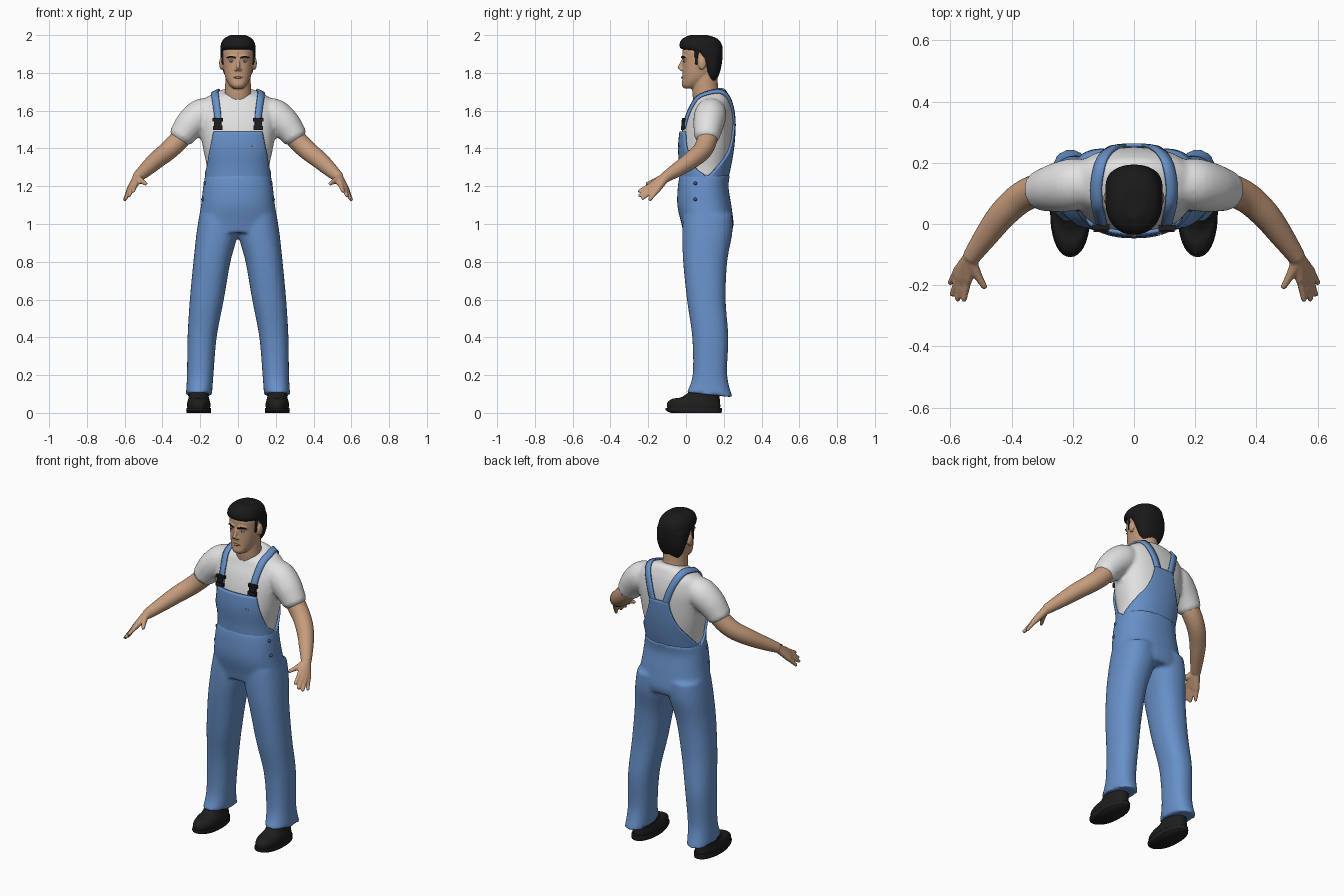
import bpy, bmesh, math
from mathutils import Vector
from mathutils.bvhtree import BVHTree

if "Cube" in bpy.data.objects:
    bpy.data.objects.remove(bpy.data.objects["Cube"])


def material(name, rgb):
    m = bpy.data.materials.new(name)
    m.diffuse_color = (*rgb, 1)
    m.use_nodes = True
    m.node_tree.nodes["Principled BSDF"].inputs["Base Color"].default_value = m.diffuse_color
    return m


SKIN = material("skin", (0.56, 0.33, 0.20))
LIP = material("lip", (0.42, 0.20, 0.13))
DENIM = material("denim blue", (0.135, 0.28, 0.58))
SEAM = material("dark denim", (0.04, 0.09, 0.22))
COTTON = material("white cotton", (0.76, 0.76, 0.76))
HAIR = material("black hair", (0.010, 0.010, 0.011))
LEATHER = material("black leather", (0.013, 0.013, 0.013))
EYE = material("eye white", (0.55, 0.58, 0.62))


def dense(pts, n=5):
    """Catmull-Rom interpolation of equally long tuples."""
    out = []
    for i in range(len(pts) - 1):
        a, b, c, d = pts[max(i - 1, 0)], pts[i], pts[i + 1], pts[min(i + 2, len(pts) - 1)]
        for k in range(n):
            t = k / n
            out.append(tuple(0.5 * (2 * q + (r - p) * t + (2 * p - 5 * q + 4 * r - s) * t * t
                             + (3 * q - p - 3 * r + s) * t ** 3) for p, q, r, s in zip(a, b, c, d)))
    return out + [pts[-1]]


def skin_rings(bm, rings):
    rows = [[bm.verts.new(p) for p in r] for r in rings]
    n = len(rows[0])
    for a, b in zip(rows, rows[1:]):
        for i in range(n):
            bm.faces.new((a[i], a[(i + 1) % n], b[(i + 1) % n], b[i]))
    bm.faces.new(rows[0][::-1])
    bm.faces.new(rows[-1])


def loft(bm, rings, side=1, power=2.3, n=36):
    """Level rings: (z, centre x, half width, front y, back y, tilt)."""
    out = []
    for z, cx, hw, yf, yb, tilt in dense(rings):
        ring = []
        for i in range(n):
            a = 2 * math.pi * i / n
            c, s = math.cos(a), math.sin(a)
            dy = (yb - yf) / 2 * math.copysign(abs(s) ** (2 / power), s)
            x = cx + hw * math.copysign(abs(c) ** (2 / power), c)
            ring.append((side * x, (yf + yb) / 2 + dy, z + tilt * dy))
        out.append(ring)
    skin_rings(bm, out)


def tube(bm, pts, side=1, n=16, steps=4):
    """Round limb along (x, y, z, radius) with rounded ends."""
    p = dense(pts, steps)
    vs = [Vector((side * q[0], q[1], q[2])) for q in p]
    out = []
    last = len(p) - 1
    for i, v in enumerate(vs):
        t = (vs[min(i + 1, last)] - vs[max(i - 1, 0)]).normalized()
        u = t.cross(Vector((0, 1, 0.3))).normalized()
        w = t.cross(u)
        ring = lambda c, r: [c + (u * math.cos(2 * math.pi * k / n) + w * math.sin(2 * math.pi * k / n)) * r
                             for k in range(n)]
        r = p[i][3]
        if i == 0:
            out.append(ring(v - t * r * 0.4, r * 0.6))
        out.append(ring(v, r))
        if i == last:
            out.append(ring(v + t * r * 0.4, r * 0.6))
    skin_rings(bm, out)


def finish(bm, name, mat, voxel=0, smooth=3):
    bmesh.ops.recalc_face_normals(bm, faces=bm.faces)
    me = bpy.data.meshes.new(name)
    bm.to_mesh(me)
    bm.free()
    me.materials.append(mat)
    me.shade_smooth()
    ob = bpy.data.objects.new(name, me)
    bpy.context.collection.objects.link(ob)
    if voxel:   # fuse overlapping volumes into one soft surface
        m = ob.modifiers.new("fuse", 'REMESH')
        m.mode, m.voxel_size, m.use_smooth_shade = 'VOXEL', voxel, True
        m = ob.modifiers.new("soften", 'SMOOTH')
        m.factor, m.iterations = 0.5, smooth
    return ob


def sheet(name, rows, mat, thick=0.012):
    bm = bmesh.new()
    vs = [[bm.verts.new(p) for p in r] for r in rows]
    for a, b in zip(vs, vs[1:]):
        for i in range(len(a) - 1):
            bm.faces.new((a[i], a[i + 1], b[i + 1], b[i]))
    ob = finish(bm, name, mat)
    m = ob.modifiers.new("thickness", 'SOLIDIFY')
    m.thickness, m.offset = thick, 0
    return ob


def box(bm, centre, size):
    geo = bmesh.ops.create_cube(bm, size=1)["verts"]
    bmesh.ops.scale(bm, vec=size, verts=geo)
    bmesh.ops.translate(bm, vec=centre, verts=geo)


def ball(bm, centre, size):
    geo = bmesh.ops.create_uvsphere(bm, u_segments=16, v_segments=10, radius=1)["verts"]
    bmesh.ops.scale(bm, vec=size, verts=geo)
    bmesh.ops.translate(bm, vec=centre, verts=geo)


# Shirt: trunk and short sleeves
bm = bmesh.new()
loft(bm, [(1.20, 0, .163, -.02, .20, 0), (1.30, 0, .165, -.022, .225, 0), (1.40, 0, .185, -.03, .242, 0),
          (1.50, 0, .20, -.02, .25, 0), (1.58, 0, .207, .002, .25, 0), (1.64, 0, .195, .028, .238, .05),
          (1.67, 0, .165, .038, .225, .12), (1.69, 0, .125, .045, .212, .22), (1.703, 0, .085, .05, .19, .3)])
for s in (1, -1):
    tube(bm, [(.13, .135, 1.60, .07), (.19, .13, 1.58, .085), (.245, .12, 1.535, .082),
              (.285, .113, 1.485, .072), (.302, .11, 1.458, .067)], s, 24)
shirt = finish(bm, "shirt", COTTON, 0.011)

# Trousers: hips and both legs
bm = bmesh.new()
loft(bm, [(1.262, 0, .173, -.033, .234, 0), (1.20, 0, .184, -.043, .225, 0), (1.10, 0, .196, -.046, .24, 0),
          (1.0, 0, .212, -.024, .252, 0), (.955, 0, .215, -.015, .24, 0)])
for s in (1, -1):
    loft(bm, [(1.05, .10, .104, -.015, .245, 0), (.95, .110, .110, -.02, .245, 0), (.80, .138, .098, -.015, .218, 0),
              (.60, .165, .090, .005, .21, 0), (.40, .190, .077, .033, .224, 0), (.20, .200, .070, .035, .218, 0),
              (.095, .207, .069, .003, .246, -.1)], s)
finish(bm, "trousers", DENIM, 0.011)

# Bib panels and straps lie on the shirt surface
bpy.context.view_layer.update()
tree = BVHTree.FromObject(shirt, bpy.context.evaluated_depsgraph_get())


def on_trunk(z, angle, facing, lift=0.007):
    d = Vector((math.sin(angle), facing * math.cos(angle), 0))
    axis = Vector((0, 0.11, z))
    hit = tree.ray_cast(axis + d * 0.6, -d)[0]
    return (hit or axis + d * 0.15) + d * lift


for name, facing, edge in (
        ("front_bib", -1, [(1.235, 93), (1.265, 84), (1.30, 69), (1.40, 54), (1.49, 48)]),
        ("back_bib", 1, [(1.235, 93), (1.27, 82), (1.34, 58), (1.40, 40), (1.47, 28), (1.53, 23)])):
    sheet(name, [[on_trunk(z, math.radians(a) * k / 12, facing) for k in range(-12, 13)]
                 for z, a in dense(edge, 4)], DENIM)

for s, label in ((1, "left"), (-1, "right")):
    path = [Vector((s * x, y, z)) for x, y, z in dense([
        (.035, .265, 1.49), (.062, .265, 1.58), (.088, .245, 1.65), (.112, .19, 1.70), (.125, .12, 1.70),
        (.122, .06, 1.675), (.113, .005, 1.60), (.108, -.025, 1.51)])]
    rows = []
    for i, p in enumerate(path):
        t = (path[min(i + 1, len(path) - 1)] - path[max(i - 1, 0)]).normalized()
        n = tree.find_nearest(p)[1]
        across = t.cross(n).normalized()
        row = []
        for k in (-1, 0, 1):
            q, qn = tree.find_nearest(p + across * 0.019 * k)[:2]
            row.append(q + qn * 0.007)
        rows.append(row)
    sheet(label + "_strap", rows, DENIM, 0.01)
    # Strap buckle
    y = rows[-1][1].y - 0.006
    bm = bmesh.new()
    box(bm, (s * .108, y + .006, 1.552), (.056, .018, .018))
    box(bm, (s * .108, y + .004, 1.53), (.036, .018, .04))
    box(bm, (s * .108, y, 1.509), (.05, .018, .022))
    finish(bm, label + "_buckle", LEATHER).data.shade_flat()

# Side buttons and pocket tag
bm = bmesh.new()
for s in (1, -1):
    for x, z in ((.172, 1.215), (.183, 1.13)):
        ball(bm, (s * x, .05, z), (.012, .01, .01))
finish(bm, "side_buttons", SEAM)
bm = bmesh.new()
box(bm, on_trunk(1.413, math.radians(30), -1, .014), (.02, .006, .007))
finish(bm, "pocket_tag", COTTON)

# Arms and hands
for s, label in ((1, "left"), (-1, "right")):
    bm = bmesh.new()
    tube(bm, [(.25, .12, 1.53, .055), (.31, .112, 1.447, .054), (.37, .085, 1.388, .051), (.43, .03, 1.34, .047),
              (.48, -.035, 1.295, .040), (.533, -.11, 1.247, .029)], s, 20)
    for knuckle, tip in (((.543, -.185, 1.207), (.556, -.25, 1.172)), ((.560, -.183, 1.193), (.577, -.248, 1.148)),
                         ((.573, -.175, 1.181), (.594, -.232, 1.134)), ((.580, -.158, 1.172), (.601, -.193, 1.127))):
        tube(bm, [(.535, -.11, 1.245, .024), (*knuckle, .0155)], s)
        tube(bm, [(*knuckle, .0135), (*tip, .0095)], s, 12)
    tube(bm, [(.533, -.12, 1.245, .021), (.512, -.165, 1.228, .015), (.487, -.208, 1.212, .010)], s, 12)
    finish(bm, label + "_arm", SKIN, 0.006, 2)

    # Shoe with sole
    bm = bmesh.new()
    loft(bm, [(.022, .208, .060, -.098, .18, 0), (.045, .208, .062, -.10, .182, -.05),
              (.065, .208, .058, -.07, .18, -.08), (.085, .208, .053, -.02, .178, 0), (.13, .208, .05, .04, .175, 0)],
         s, 2.2)
    loft(bm, [(0, .208, .064, -.08, .188, 0), (.012, .208, .066, -.105, .19, 0), (.026, .208, .065, -.108, .19, 0)],
         s, 2.2)
    finish(bm, label + "_shoe", LEATHER)

# Head, neck, nose, brow and ears
bm = bmesh.new()
tube(bm, [(0, .12, 1.64, .078), (0, .103, 1.70, .070), (0, .10, 1.80, .066)], 1, 28)
loft(bm, [(1.718, 0, .026, -.010, .05, 0), (1.735, 0, .045, -.022, .09, 0), (1.77, 0, .065, -.019, .13, 0),
          (1.82, 0, .077, -.018, .165, 0), (1.87, 0, .083, -.017, .18, 0), (1.92, 0, .084, -.018, .18, 0),
          (1.96, 0, .070, 0, .165, 0), (1.985, 0, .03, .05, .11, 0)], 1, 2.2)
tube(bm, [(0, -.014, 1.872, .008), (0, -.026, 1.845, .010), (0, -.035, 1.825, .0115)])
for s in (1, -1):
    ball(bm, (s * .011, -.024, 1.818), (.009, .011, .008))
    tube(bm, [(s * .012, -.017, 1.883, .008), (s * .035, -.010, 1.886, .009), (s * .055, .004, 1.88, .008)])
    ball(bm, (s * .088, .085, 1.85), (.012, .022, .034))
finish(bm, "head", SKIN, 0.005, 2)

# Face details
lips, eyes, pupils, brows = [bmesh.new() for _ in range(4)]
tube(lips, [(-.024, -.012, 1.775, .003), (0, -.020, 1.776, .006), (.024, -.012, 1.775, .003)])
for s in (1, -1):
    ball(eyes, (s * .035, -.009, 1.862), (.014, .006, .006))
    ball(pupils, (s * .035, -.0125, 1.862), (.006, .004, .005))
    tube(brows, [(s * .014, -.024, 1.880, .003), (s * .036, -.019, 1.886, .0045), (s * .058, -.004, 1.881, .003)])
finish(lips, "lips", LIP)
finish(eyes, "eyes", EYE)
finish(pupils, "pupils", SEAM)
finish(brows, "eyebrows", HAIR)

# Hair: short back and sides with a fuller top
bm = bmesh.new()
loft(bm, [(1.755, 0, .050, .12, .155, 0), (1.79, 0, .072, .105, .175, 0), (1.84, 0, .088, .085, .188, 0),
          (1.88, 0, .092, .055, .193, 0), (1.912, 0, .094, .03, .194, 0), (1.928, 0, .094, -.026, .194, 0),
          (1.955, 0, .090, -.034, .188, 0), (1.982, 0, .074, -.018, .165, 0), (2.0, 0, .040, .02, .115, 0)])
for s in (1, -1):   # sideburns
    tube(bm, [(s * .080, .055, 1.91, .011), (s * .079, .055, 1.845, .008)])
finish(bm, "hair", HAIR, 0.006, 2)
